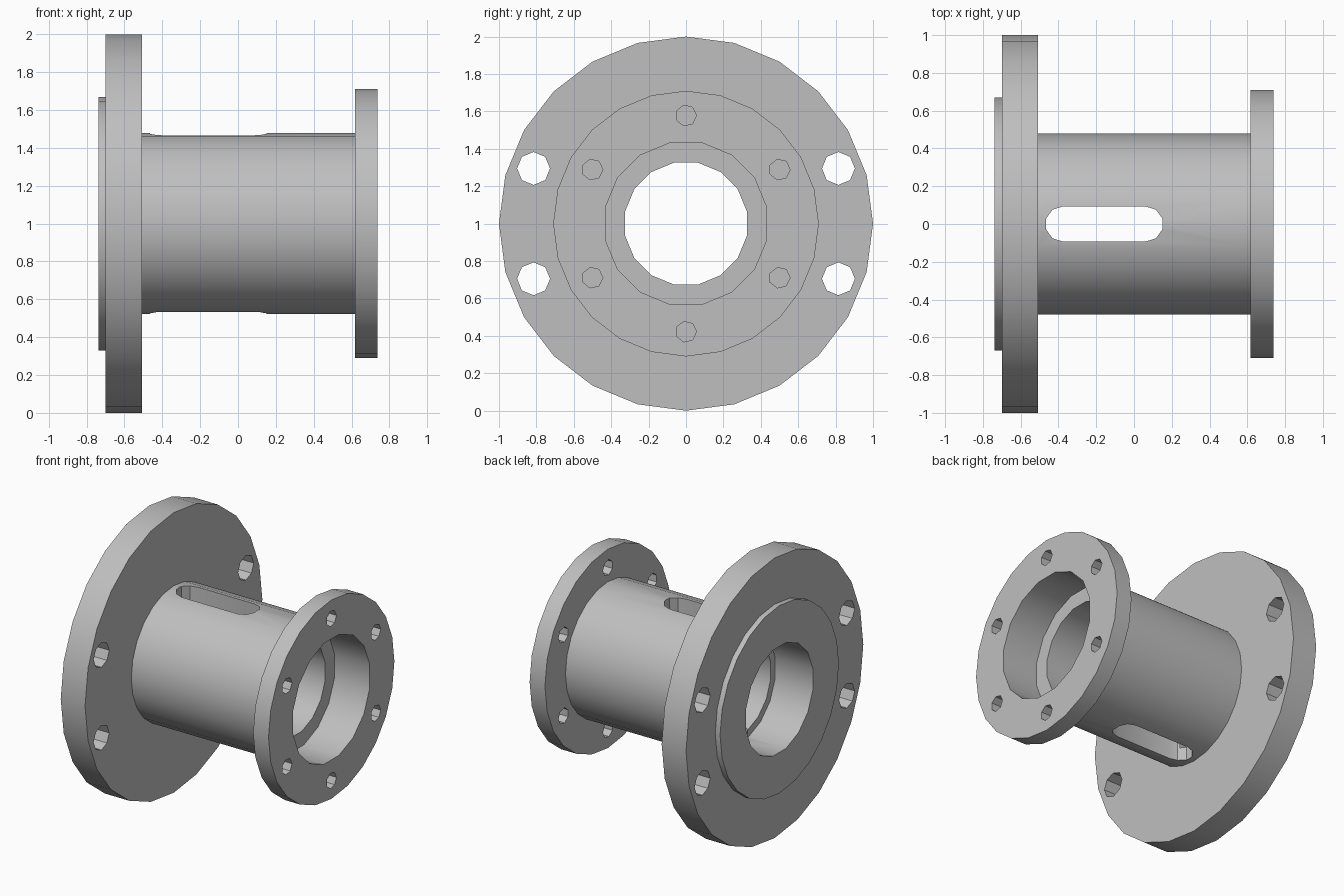
import bpy, bmesh
from math import sin, cos, pi, radians
from mathutils import Matrix, Vector

if "Cube" in bpy.data.objects:
    bpy.data.objects.remove(bpy.data.objects["Cube"])

steel = bpy.data.materials.new("grey_steel")
steel.use_nodes = True
steel.diffuse_color = (0.52, 0.52, 0.52, 1)
steel.node_tree.nodes["Principled BSDF"].inputs["Base Color"].default_value = (0.52, 0.52, 0.52, 1)

AXIS_Z = 1.0


def make_object(name, bm):
    bmesh.ops.recalc_face_normals(bm, faces=bm.faces)
    mesh = bpy.data.meshes.new(name)
    bm.to_mesh(mesh)
    bm.free()
    mesh.materials.append(steel)
    ob = bpy.data.objects.new(name, mesh)
    bpy.context.collection.objects.link(ob)
    return ob


def lathe(name, profile, sides, turn=0.0):
    """Solid of revolution about the x axis; profile holds (x, radius)."""
    bm = bmesh.new()
    rings = [[bm.verts.new((x, r * sin(turn + 2 * pi * i / sides),
                            AXIS_Z + r * cos(turn + 2 * pi * i / sides)))
              for i in range(sides)] for x, r in profile]
    for a, b in zip(rings, rings[1:]):
        for i in range(sides):
            j = (i + 1) % sides
            bm.faces.new((a[i], a[j], b[j], b[i]))
    bm.faces.new(rings[0])
    bm.faces.new(rings[-1])
    return make_object(name, bm)


def drill(name, x0, x1, radius, sides, centres):
    """Cutter of several parallel drill holes along x."""
    bm = bmesh.new()
    for y, z in centres:
        place = Matrix.Translation(((x0 + x1) / 2, y, AXIS_Z + z)) @ Matrix.Rotation(pi / 2, 4, 'Y')
        bmesh.ops.create_cone(bm, cap_ends=True, segments=sides, radius1=radius,
                              radius2=radius, depth=x1 - x0, matrix=place)
    return make_object(name, bm)


def slot_cutter(name, x0, x1, half):
    """Vertical prism with rounded ends, passing through both walls."""
    bm = bmesh.new()
    outline = []
    for centre, start in ((x1 - half, -pi / 2), (x0 + half, pi / 2)):
        for k in range(6):
            a = start + pi * k / 5
            outline.append(bm.verts.new((centre + half * cos(a), half * sin(a), 0.3)))
    face = bm.faces.new(outline)
    top = bmesh.ops.extrude_face_region(bm, geom=[face])["geom"]
    bmesh.ops.translate(bm, vec=Vector((0, 0, 1.4)),
                        verts=[v for v in top if isinstance(v, bmesh.types.BMVert)])
    return make_object(name, bm)


# Outer body: spigot, mounting flange, tube and end flange
hub = lathe("flanged_hub", [(-0.738, 0.67), (-0.70, 0.67), (-0.70, 1.0), (-0.508, 1.0),
                            (-0.508, 0.478), (0.617, 0.478), (0.617, 0.71), (0.738, 0.71)], 24)

# Stepped bore with a seat at each end
bore = lathe("stepped_bore_cutter", [(-0.8, 0.385), (-0.44, 0.385), (-0.44, 0.332),
                                     (0.46, 0.332), (0.46, 0.44), (0.8, 0.44)], 16, pi / 16)

# Bolt holes
big_holes = drill("mounting_hole_cutter", -0.9, -0.4, 0.088, 8,
                  [(sy * 0.815, sz * 0.295) for sy in (-1, 1) for sz in (-1, 1)])
small_holes = drill("end_hole_cutter", 0.55, 0.85, 0.056, 7,
                    [(0.578 * sin(k * pi / 3), 0.578 * cos(k * pi / 3)) for k in range(6)])

# Slot through the top and bottom of the tube
slot = slot_cutter("slot_cutter", -0.47, 0.155, 0.093)

for cutter in (bore, big_holes, small_holes, slot):
    mod = hub.modifiers.new(cutter.name, 'BOOLEAN')
    mod.operation = 'DIFFERENCE'
    mod.solver = 'EXACT'
    mod.object = cutter
    bpy.context.view_layer.objects.active = hub
    bpy.ops.object.modifier_apply(modifier=mod.name)
    bpy.data.objects.remove(cutter)

# Smooth curved walls, crisp rims
bpy.ops.object.select_all(action='DESELECT')
hub.select_set(True)
bpy.context.view_layer.objects.active = hub
bpy.ops.object.shade_smooth_by_angle(angle=radians(32))
